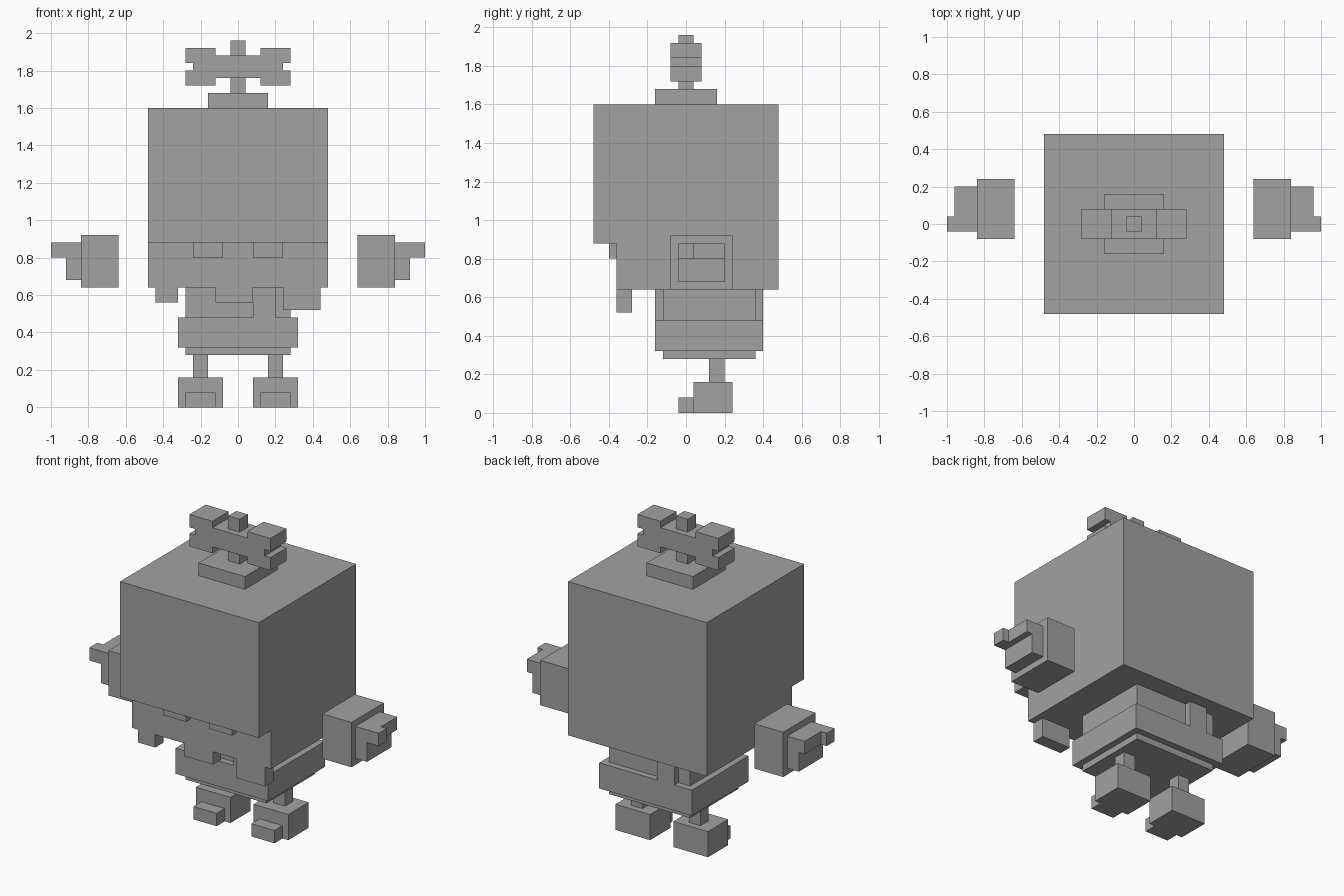
import bpy, bmesh
from mathutils import Vector

if "Cube" in bpy.data.objects:
    bpy.data.objects.remove(bpy.data.objects["Cube"])

grey = bpy.data.materials.new("plain grey")
grey.diffuse_color = (0.36, 0.36, 0.36, 1.0)
grey.use_nodes = True
grey.node_tree.nodes["Principled BSDF"].inputs["Base Color"].default_value = grey.diffuse_color


def prism(name, points, axis, start, end):
    """Extrude a 2D outline along an axis: 'x' uses (y, z) points, 'y' uses (x, z)."""
    def place(p, d):
        return (d, p[0], p[1]) if axis == 'x' else (p[0], d, p[1])
    bm = bmesh.new()
    face = bm.faces.new([bm.verts.new(place(p, start)) for p in points])
    out = bmesh.ops.extrude_face_region(bm, geom=[face])
    moved = [g for g in out["geom"] if isinstance(g, bmesh.types.BMVert)]
    shift = Vector(place((0, 0), end - start))
    bmesh.ops.translate(bm, verts=moved, vec=shift)
    bmesh.ops.recalc_face_normals(bm, faces=bm.faces)
    mesh = bpy.data.meshes.new(name)
    bm.to_mesh(mesh)
    bm.free()
    mesh.materials.append(grey)
    obj = bpy.data.objects.new(name, mesh)
    bpy.context.collection.objects.link(obj)
    return obj


def box(name, x, y, z):
    """Box from its (low, high) range on each axis."""
    outline = [(x[0], z[0]), (x[1], z[0]), (x[1], z[1]), (x[0], z[1])]
    return prism(name, outline, 'y', y[0], y[1])


def pair(name, x, y, z):
    """The same box on the right and mirrored on the left."""
    box(name + "_right", x, y, z)
    box(name + "_left", (-x[1], -x[0]), y, z)


# Head with the face set back under the brow
prism("head", [(-0.48, 0.88), (-0.36, 0.88), (-0.36, 0.64), (0.48, 0.64),
               (0.48, 1.60), (-0.48, 1.60)], 'x', -0.48, 0.48)
pair("eye", (0.08, 0.24), (-0.40, -0.36), (0.80, 0.88))

# Uneven teeth hanging from the face
for i, (x0, x1, low) in enumerate([(-0.44, -0.32, 0.56), (-0.12, 0.08, 0.56),
                                   (0.24, 0.44, 0.52)]):
    box(f"tooth_{i + 1}", (x0, x1), (-0.36, -0.28), (low, 0.64))

# Bone-shaped ornament on top of the head
box("ornament_base", (-0.16, 0.16), (-0.16, 0.16), (1.60, 1.68))
box("ornament_post", (-0.04, 0.04), (-0.04, 0.04), (1.68, 1.76))
box("ornament_tip", (-0.04, 0.04), (-0.04, 0.04), (1.88, 1.96))
right = [(0.12, 1.76), (0.12, 1.72), (0.28, 1.72), (0.28, 1.80), (0.24, 1.80),
         (0.24, 1.84), (0.28, 1.84), (0.28, 1.92), (0.12, 1.92), (0.12, 1.88)]
prism("ornament_bone", right + [(-x, z) for x, z in reversed(right)], 'y', -0.08, 0.08)

# Torso, belt and the diagonal strap ends at front and back
box("torso", (-0.28, 0.28), (-0.12, 0.36), (0.28, 0.64))
box("belt", (-0.32, 0.32), (-0.16, 0.40), (0.32, 0.48))
box("front_strap", (0.08, 0.20), (-0.16, -0.12), (0.48, 0.64))
box("back_strap", (-0.20, -0.08), (0.36, 0.40), (0.48, 0.64))

# Legs and feet
pair("leg", (0.16, 0.24), (0.12, 0.20), (0.16, 0.28))
pair("foot", (0.08, 0.32), (0.04, 0.24), (0.0, 0.16))
pair("toe", (0.12, 0.28), (-0.04, 0.04), (0.0, 0.08))

# Floating sleeves with stepped hands
pair("sleeve", (0.64, 0.84), (-0.08, 0.24), (0.64, 0.92))
pair("palm", (0.84, 0.92), (-0.04, 0.20), (0.68, 0.80))
pair("fingers", (0.84, 0.96), (-0.04, 0.20), (0.80, 0.88))
pair("thumb", (0.96, 1.00), (-0.04, 0.04), (0.80, 0.88))
